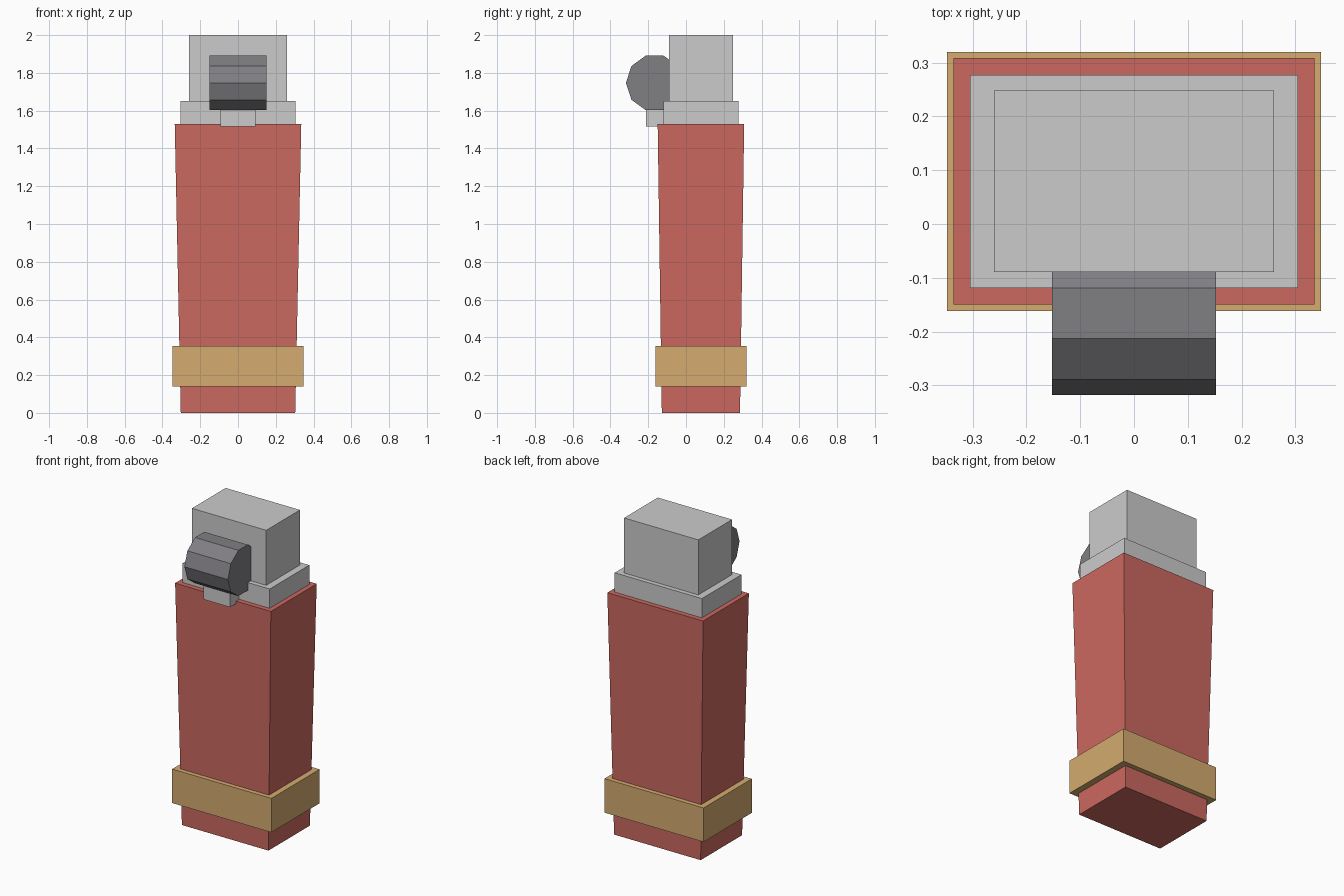
import bpy, bmesh
from math import radians

if "Cube" in bpy.data.objects:
    bpy.data.objects.remove(bpy.data.objects["Cube"])

CY = 0.079  # depth centre of the casing


def material(name, rgb):
    m = bpy.data.materials.new(name)
    m.diffuse_color = (*rgb, 1)
    m.use_nodes = True
    m.node_tree.nodes["Principled BSDF"].inputs["Base Color"].default_value = m.diffuse_color
    return m


red = material("red", (0.60, 0.14, 0.115))
gold = material("gold", (0.66, 0.41, 0.16))
dark = material("dark_grey", (0.215, 0.21, 0.225))


def box(name, x, y0, y1, z0, z1, mat=None):
    """Box symmetric in x, spanning the given y and z ranges."""
    bpy.ops.mesh.primitive_cube_add(size=1, location=(0, (y0 + y1) / 2, (z0 + z1) / 2))
    ob = bpy.context.object
    ob.name = name
    ob.scale = (2 * x, y1 - y0, z1 - z0)
    bpy.ops.object.transform_apply(location=False, rotation=False, scale=True)
    if mat:
        ob.data.materials.append(mat)
    return ob


# Casing, slightly narrower at the base
casing = box("casing", 0.335, CY - 0.229, CY + 0.229, 0, 1.53, red)
for v in casing.data.vertices:
    if v.co.z < 0:
        v.co.x *= 0.303 / 0.335
        v.co.y *= 0.207 / 0.229

# Band around the base
box("band", 0.347, CY - 0.241, CY + 0.241, 0.14, 0.355, gold)

# Metal top: collar, wind guard and thumb button
box("collar", 0.305, -0.119, 0.277, 1.53, 1.652)
box("wind_guard", 0.26, -0.089, 0.248, 1.652, 2.0)
box("thumb_button", 0.092, -0.211, -0.10, 1.515, 1.63)

# Ten-sided spark wheel lying along x
bpy.ops.mesh.primitive_cylinder_add(vertices=10, radius=0.152, depth=0.304,
                                    location=(0, -0.166, 1.747))
wheel = bpy.context.object
wheel.name = "spark_wheel"
wheel.rotation_euler = (0, radians(90), 0)
# turn so a corner points straight forward
for v in wheel.data.vertices:
    v.co.z *= 1.0
wheel.data.materials.append(dark)
